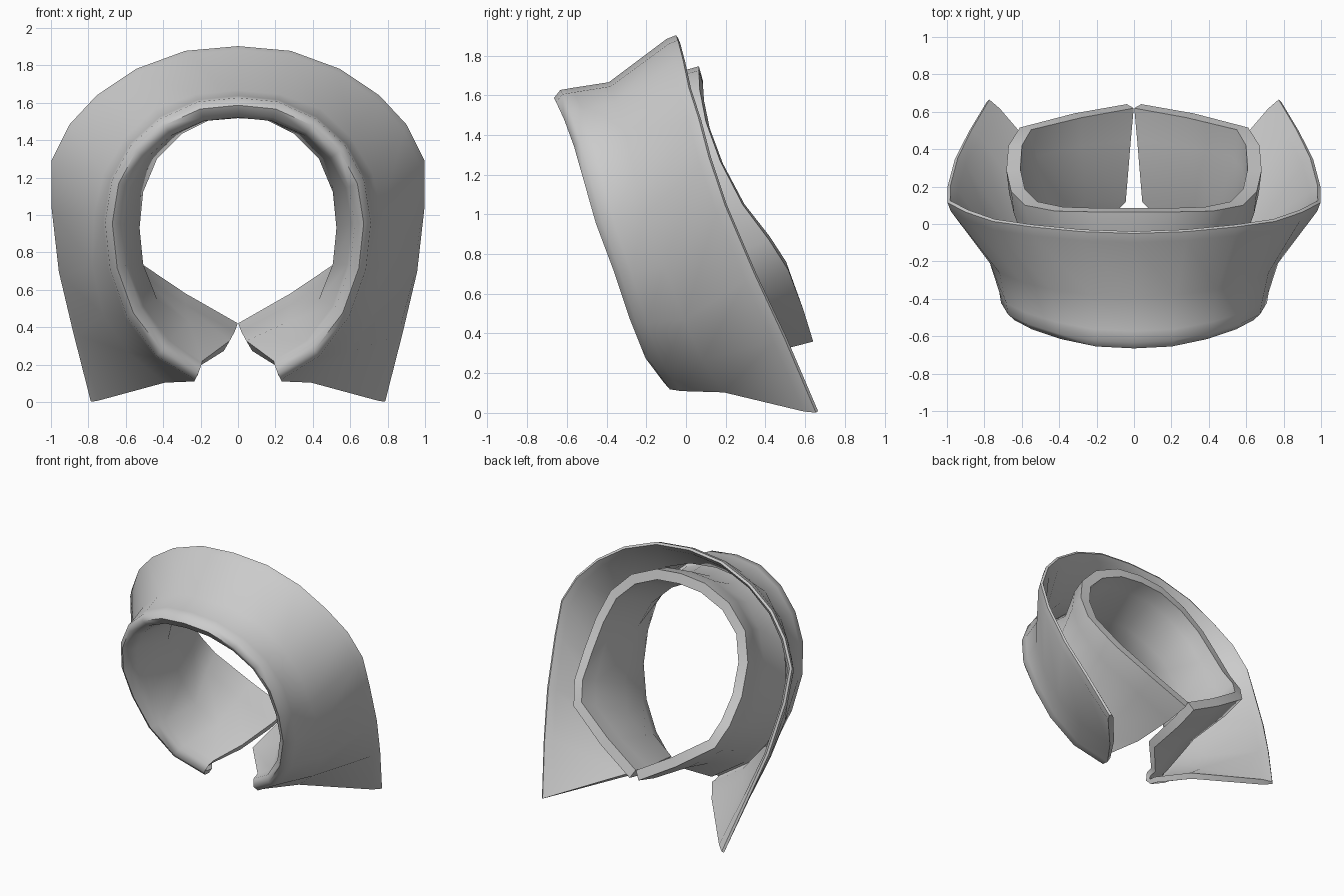
import bpy, bmesh

if "Cube" in bpy.data.objects:
    bpy.data.objects.remove(bpy.data.objects["Cube"])

# Half profiles of the folded collar, from top centre down to the open end
leaf_edge = [(0, -.045, 1.895), (.28, -.035, 1.87), (.54, -.01, 1.775), (.75, .02, 1.635), (.895, .07, 1.48),
             (.99, .12, 1.29), (.99, .2, 1.05), (.95, .35, .7), (.875, .5, .38), (.78, .66, .005)]
leaf_mid = [(0, -.38, 1.645), (.22, -.37, 1.625), (.43, -.34, 1.55), (.585, -.3, 1.405), (.7, -.25, 1.215),
            (.75, -.2, 1.0), (.76, -.1, .74), (.705, 0, .48), (.575, .09, .28), (.38, .2, .12)]
fold = [(0, -.65, 1.585), (.2, -.64, 1.565), (.39, -.6, 1.48), (.54, -.55, 1.345), (.635, -.5, 1.17),
        (.67, -.44, .96), (.645, -.35, .72), (.56, -.27, .48), (.41, -.19, .28), (.215, -.1, .16)]
stand_waist = [(0, -.3, 1.55), (.16, -.29, 1.54), (.32, -.26, 1.46), (.46, -.2, 1.32), (.54, -.14, 1.13),
               (.56, -.05, .93), (.54, .03, .73), (.46, .1, .53), (.28, .14, .4), (.06, .13, .3)]
stand_edge = [(0, .075, 1.71), (.2, .075, 1.69), (.4, .08, 1.6), (.55, .11, 1.45), (.62, .18, 1.26),
              (.645, .29, 1.05), (.635, .42, .88), (.58, .51, .74), (.3, .58, .55), (.02, .63, .39)]


def widen(row, s, dy):
    """Scale a row about the neck axis and push it back."""
    return [(x * s, y + dy, .88 + (z - .88) * s) for x, y, z in row]


def between(a, b, t):
    """Row part of the way from one row to another."""
    return [tuple(p + (q - p) * t for p, q in zip(u, v)) for u, v in zip(a, b)]


# Rows across the cloth, each with a relative thickness
rows = [(leaf_edge, .25), (between(leaf_mid, leaf_edge, .88), .6), (leaf_mid, .6),
        (widen(fold, 1.045, .08), .55), (widen(fold, 1.035, .025), .5),
        (fold, .4), (widen(fold, .955, .025), .5), (widen(fold, .94, .08), .6),
        (stand_waist, .9), (widen(between(stand_waist, stand_edge, .65), 1.025, 0), 1), (stand_edge, 1)]

bm = bmesh.new()
deform = bm.verts.layers.deform.verify()
grid = []
for row, thick in rows:
    full = [(-x, y, z) for x, y, z in reversed(row[1:])] + row
    line = [bm.verts.new(p) for p in full]
    for v in line:
        v[deform][0] = thick
    grid.append(line)
for a, b in zip(grid, grid[1:]):
    for i in range(len(a) - 1):
        bm.faces.new((a[i], a[i + 1], b[i + 1], b[i]))
bmesh.ops.recalc_face_normals(bm, faces=bm.faces)
mesh = bpy.data.meshes.new("collar")
bm.to_mesh(mesh)
bm.free()

# Folded collar: cloth thickness, smooth faces with crisp rims
collar = bpy.data.objects.new("collar", mesh)
bpy.context.collection.objects.link(collar)
collar.vertex_groups.new(name="thickness")
solid = collar.modifiers.new("cloth", 'SOLIDIFY')
solid.thickness = .075
solid.offset = 0
solid.vertex_group = "thickness"
bpy.context.view_layer.objects.active = collar
collar.select_set(True)
bpy.ops.object.modifier_apply(modifier="cloth")
bpy.ops.object.shade_smooth_by_angle(angle=1.2)
